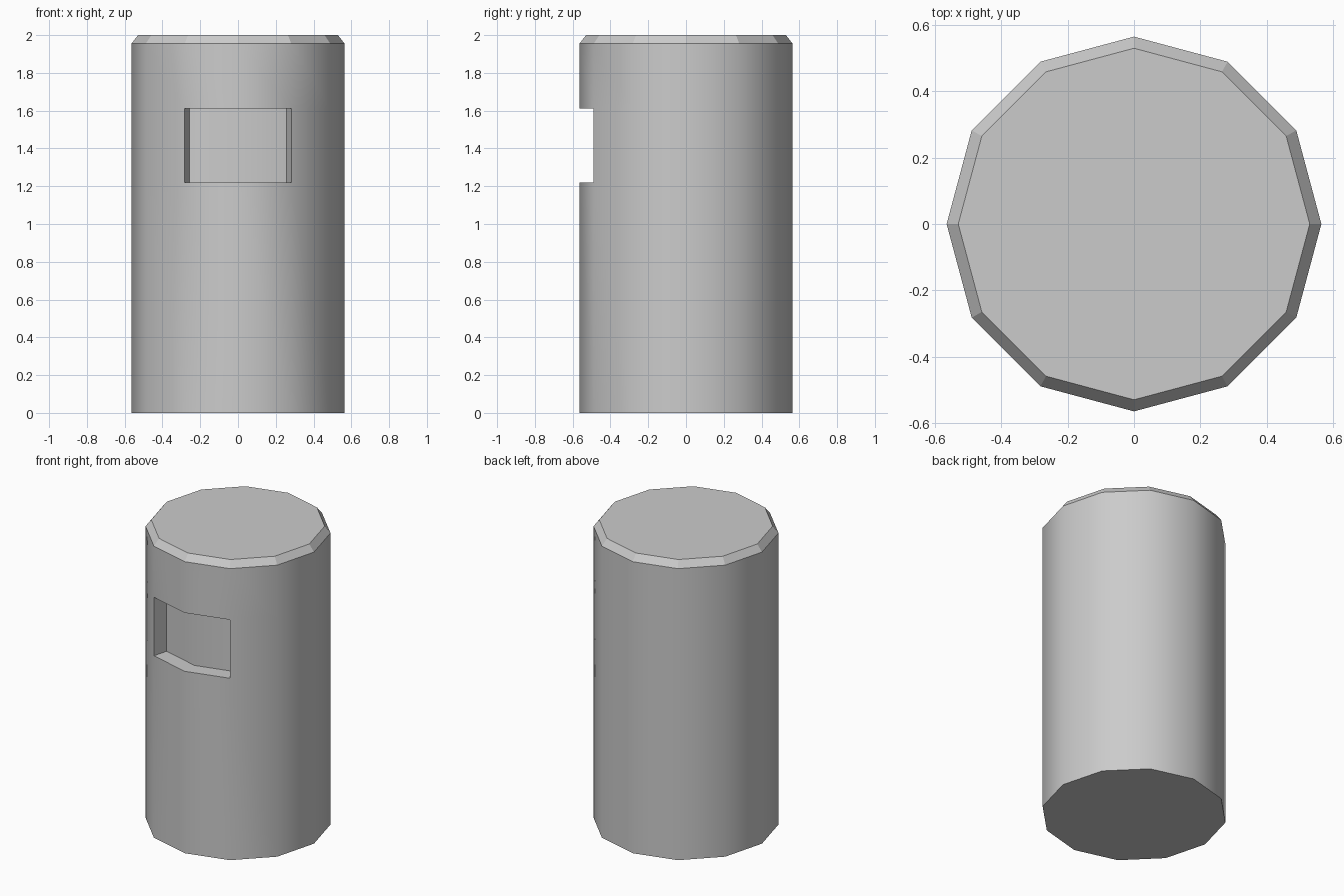
import bpy
import bmesh
import math
from mathutils import Matrix, Vector

cube = bpy.data.objects.get("Cube")
if cube:
    bpy.data.objects.remove(cube, do_unlink=True)

SIDES = 12
RADIUS, TOP_RADIUS = 0.564, 0.529
SHOULDER, HEIGHT = 1.955, 2.0
SLOT_LOW, SLOT_HIGH, SLOT_DEPTH = 1.22, 1.612, 0.1

# Plain grey material
grey = bpy.data.materials.new("plain grey")
grey.use_nodes = True
colour = (0.6, 0.6, 0.6, 1)
grey.diffuse_color = colour
grey.node_tree.nodes["Principled BSDF"].inputs["Base Color"].default_value = colour

# Twelve-sided body
bm = bmesh.new()
bmesh.ops.create_cone(bm, cap_ends=True, segments=SIDES, radius1=RADIUS,
                      radius2=RADIUS, depth=SHOULDER,
                      matrix=Matrix.Translation((0, 0, SHOULDER / 2)))

# Chamfered top rim
top = max(bm.faces, key=lambda f: f.calc_center_median().z)
new = bmesh.ops.extrude_discrete_faces(bm, faces=[top])["faces"][0]
for v in new.verts:
    v.co = Vector((v.co.x * TOP_RADIUS / RADIUS, v.co.y * TOP_RADIUS / RADIUS, HEIGHT))

# Cut loops above and below the front slot
for z in (SLOT_LOW, SLOT_HIGH):
    bmesh.ops.bisect_plane(bm, geom=bm.verts[:] + bm.edges[:] + bm.faces[:],
                           plane_co=(0, 0, z), plane_no=(0, 0, 1))

# Push the two front panels inward along their normals
bm.normal_update()
panels = []
for f in bm.faces:
    c = f.calc_center_median()
    if SLOT_LOW < c.z < SLOT_HIGH and c.y < 0 and abs(c.x) < RADIUS * 0.4:
        panels.append(f)
geom = bmesh.ops.extrude_face_region(bm, geom=panels)["geom"]
bmesh.ops.delete(bm, geom=[f for f in panels if f.is_valid], context="FACES")
half = math.pi / SIDES
for v in (g for g in geom if isinstance(g, bmesh.types.BMVert)):
    if abs(v.co.x) < 0.01:
        v.co.y += SLOT_DEPTH / math.cos(half)
    else:
        v.co.x -= math.copysign(SLOT_DEPTH * math.sin(half), v.co.x)
        v.co.y += SLOT_DEPTH * math.cos(half)
bmesh.ops.recalc_face_normals(bm, faces=bm.faces[:])
bm.normal_update()

# Smooth round wall, flat chamfer and crisp corners
for f in bm.faces:
    f.smooth = abs(f.normal.z) < 0.1
for e in bm.edges:
    e.smooth = e.calc_face_angle(0) < math.radians(32)

mesh = bpy.data.meshes.new("slotted_post")
bm.to_mesh(mesh)
bm.free()
mesh.materials.append(grey)
bpy.context.collection.objects.link(bpy.data.objects.new("slotted_post", mesh))
